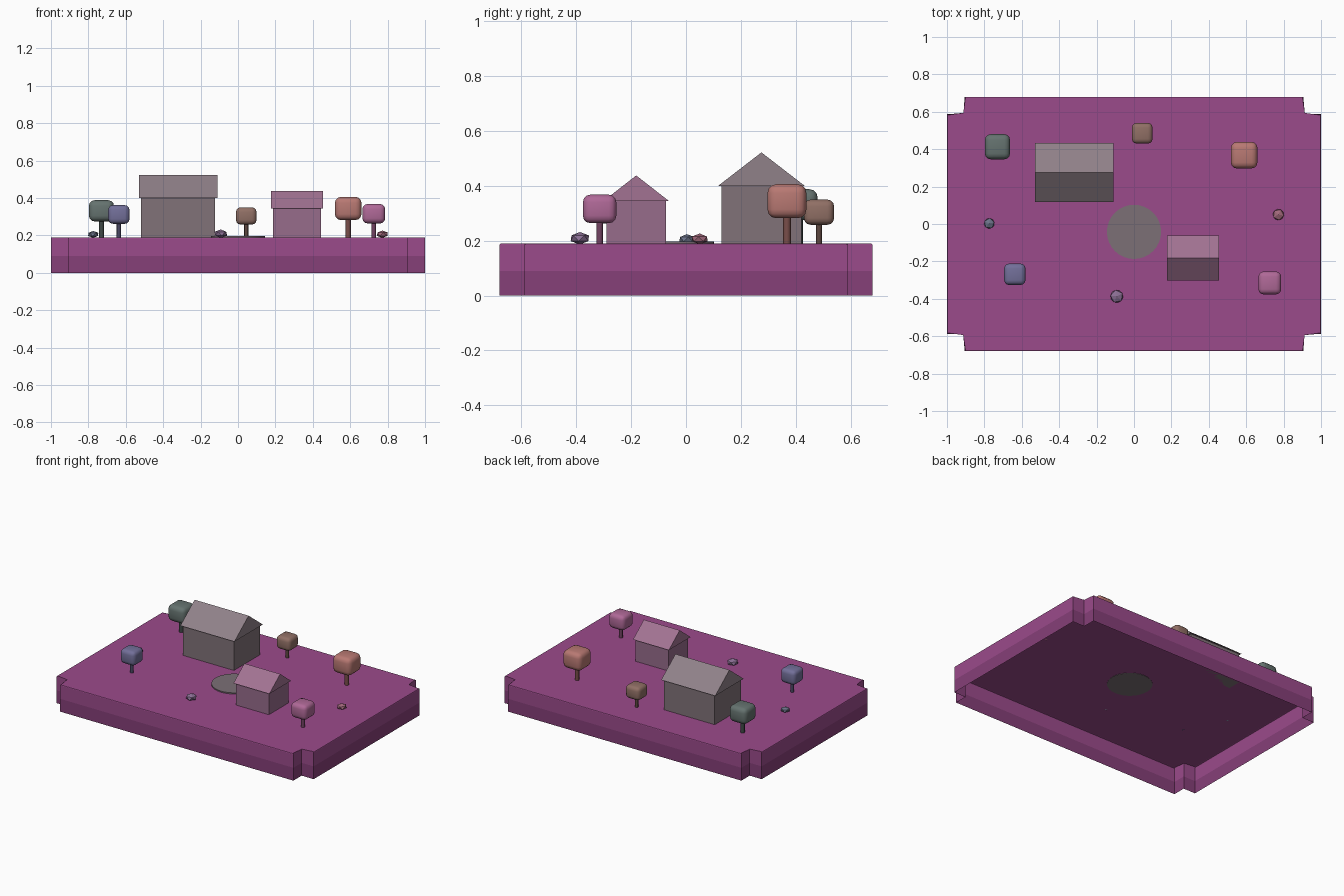
import bpy, bmesh, math

if "Cube" in bpy.data.objects:
    bpy.data.objects.remove(bpy.data.objects["Cube"])

TOP = 0.19


def material(name, rgb):
    m = bpy.data.materials.new(name)
    m.diffuse_color = (*rgb, 1)
    m.use_nodes = True
    m.node_tree.nodes["Principled BSDF"].inputs["Base Color"].default_value = m.diffuse_color
    return m


def finish(name, bm, rgb, smooth=None):
    bmesh.ops.recalc_face_normals(bm, faces=bm.faces)
    me = bpy.data.meshes.new(name)
    bm.to_mesh(me)
    bm.free()
    ob = bpy.data.objects.new(name, me)
    bpy.context.collection.objects.link(ob)
    me.materials.append(material(name + "_colour", rgb))
    if smooth:
        bpy.ops.object.select_all(action='DESELECT')
        ob.select_set(True)
        bpy.context.view_layer.objects.active = ob
        bpy.ops.object.shade_smooth_by_angle(angle=math.radians(smooth))
    return ob


def box(x, y, z):
    bm = bmesh.new()
    bmesh.ops.create_cube(bm, size=1)
    for v in bm.verts:
        for i, (a, b) in enumerate((x, y, z)):
            v.co[i] = a if v.co[i] < 0 else b
    return bm


# ground: open-bottomed sheet with notched corners
W, D, NX, NY = 1.0, 0.68, 0.907, 0.588
quarter = [(W, NY), (NX, NY), (NX, D)]
plan = quarter + [(-x, y) for x, y in reversed(quarter)]
plan += [(-x, -y) for x, y in quarter] + [(x, -y) for x, y in reversed(quarter)]
bm = bmesh.new()
rings = [[bm.verts.new((x, y, z)) for x, y in plan] for z in (0, 0.09, TOP)]
n = len(plan)
for lo, hi in zip(rings, rings[1:]):
    for i in range(n):
        j = (i + 1) % n
        bm.faces.new((lo[i], lo[j], hi[j], hi[i]))
cap = bm.faces.new(rings[2])
bmesh.ops.bevel(bm, geom=list(cap.edges), offset=0.006, segments=2,
                profile=0.5, affect='EDGES')
ground = finish("ground", bm, (0.33, 0.07, 0.26))
ground.data.materials.append(material("ground_lower_colour", (0.24, 0.05, 0.19)))
for p in ground.data.polygons:
    if p.center.z < 0.08:
        p.material_index = 1


# houses: box walls and a solid gable roof with the ridge along x
def house(name, x, y, eave, ridge, inset, wall_rgb, roof_rgb):
    wx, wy = ((a + inset, b - inset) for a, b in (x, y))
    finish(name + "_walls", box(wx, wy, (TOP, eave)), wall_rgb)
    bm = bmesh.new()
    mid = (y[0] + y[1]) / 2
    ends = [[bm.verts.new((px, py, pz)) for py, pz in
             ((y[0], eave), (y[1], eave), (mid, ridge))] for px in x]
    for e in ends:
        bm.faces.new(e)
    for i in range(3):
        j = (i + 1) % 3
        bm.faces.new((ends[0][i], ends[0][j], ends[1][j], ends[1][i]))
    finish(name + "_roof", bm, roof_rgb)


house("large_house", (-0.53, -0.11), (0.117, 0.433), 0.40, 0.522, 0.012,
      (0.22, 0.17, 0.19), (0.28, 0.22, 0.25))
house("small_house", (0.176, 0.455), (-0.302, -0.061), 0.344, 0.438, 0.012,
      (0.31, 0.15, 0.26), (0.36, 0.17, 0.29))

# round plaza
bm = bmesh.new()
bmesh.ops.create_cone(bm, cap_ends=True, segments=32, radius1=0.145,
                      radius2=0.145, depth=0.01)
bmesh.ops.translate(bm, verts=bm.verts, vec=(0, -0.042, TOP + 0.003))
finish("plaza", bm, (0.2, 0.16, 0.18), 30)


# trees: thin trunk and rounded-box crown
def tree(name, x, y, r, z0, z1, rgb):
    bm = bmesh.new()
    h = z0 + 0.02 - TOP
    bmesh.ops.create_cone(bm, cap_ends=True, segments=8, radius1=r * 0.2,
                          radius2=r * 0.2, depth=h)
    bmesh.ops.translate(bm, verts=bm.verts, vec=(x, y, TOP + h / 2))
    finish(name + "_trunk", bm, [c * 0.4 for c in rgb], 50)
    bm = box((x - r, x + r), (y - r, y + r), (z0, z1))
    bmesh.ops.bevel(bm, geom=list(bm.edges), offset=r * 0.45, segments=3,
                    profile=0.5, affect='EDGES')
    finish(name + "_crown", bm, rgb, 40)


tree("green_tree", -0.73, 0.413, 0.067, 0.275, 0.388, (0.13, 0.17, 0.16))
tree("brown_tree", 0.044, 0.485, 0.055, 0.258, 0.35, (0.28, 0.16, 0.13))
tree("red_tree", 0.589, 0.368, 0.071, 0.282, 0.406, (0.48, 0.19, 0.17))
tree("blue_tree", -0.637, -0.269, 0.057, 0.262, 0.362, (0.17, 0.16, 0.32))
tree("pink_tree", 0.726, -0.315, 0.061, 0.264, 0.368, (0.43, 0.14, 0.31))


# rocks: squashed faceted balls sunk slightly into the ground
def rock(name, x, y, r, spin, rgb):
    bm = bmesh.new()
    bmesh.ops.create_icosphere(bm, subdivisions=1, radius=r)
    for v in bm.verts:
        a, b, c = v.co
        v.co = (x + a * math.cos(spin) - b * math.sin(spin),
                y + a * math.sin(spin) + b * math.cos(spin),
                TOP + 0.5 * r + c * 0.6)
    finish(name, bm, rgb)


rock("front_rock", -0.092, -0.387, 0.038, 0.5, (0.26, 0.16, 0.3))
rock("left_rock", -0.774, 0.003, 0.031, 0.2, (0.15, 0.17, 0.25))
rock("right_rock", 0.772, 0.05, 0.033, 1.1, (0.36, 0.14, 0.2))
